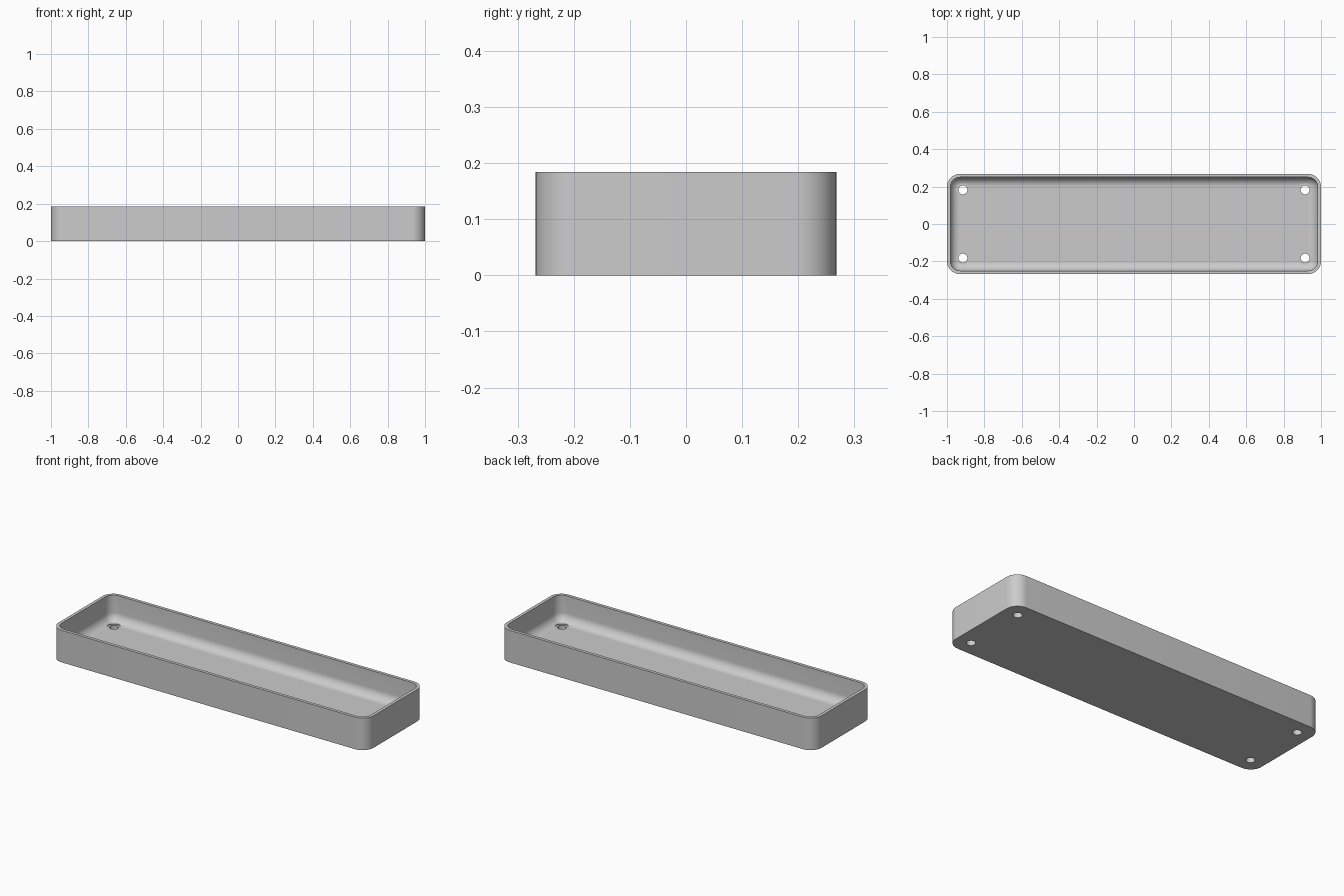
import bpy, bmesh
from math import sin, cos, pi, radians

cube = bpy.data.objects.get("Cube")
if cube:
    bpy.data.objects.remove(cube)

# Tray dimensions
HALF_X, HALF_Y, HEIGHT = 1.0, 0.268, 0.184
CORNER, WALL, FLOOR, FILLET = 0.07, 0.018, 0.035, 0.05
HOLE_X, HOLE_Y = 0.915, 0.182

grey = bpy.data.materials.new("light grey")
grey.use_nodes = True
colour = (0.6, 0.6, 0.6, 1)
grey.diffuse_color = colour
grey.node_tree.nodes["Principled BSDF"].inputs["Base Color"].default_value = colour


def rounded_loop(bm, inset, z, steps=12):
    """Ring of vertices round a rounded rectangle, moved inward by inset."""
    r = CORNER - inset
    ring = []
    for k, (sx, sy) in enumerate([(1, 1), (-1, 1), (-1, -1), (1, -1)]):
        for i in range(steps + 1):
            a = (k + i / steps) * pi / 2
            ring.append(bm.verts.new((sx * (HALF_X - CORNER) + r * cos(a),
                                      sy * (HALF_Y - CORNER) + r * sin(a), z)))
    return ring


# Tray shell: outer wall, rim, inner wall and filleted floor
profile = [(0, 0), (0, HEIGHT), (WALL, HEIGHT)]
for i in range(11):
    a = i / 10 * pi / 2
    profile.append((WALL + FILLET * (1 - cos(a)), FLOOR + FILLET * (1 - sin(a))))

bm = bmesh.new()
rings = [rounded_loop(bm, inset, z) for inset, z in profile]
for lower, upper in zip(rings, rings[1:]):
    for i in range(len(lower)):
        j = (i + 1) % len(lower)
        bm.faces.new((lower[i], lower[j], upper[j], upper[i]))
bm.faces.new(rings[0][::-1])
bm.faces.new(rings[-1])
bmesh.ops.recalc_face_normals(bm, faces=bm.faces)
mesh = bpy.data.meshes.new("tray")
bm.to_mesh(mesh)
bm.free()
mesh.materials.append(grey)
tray = bpy.data.objects.new("tray", mesh)
bpy.context.collection.objects.link(tray)
bpy.context.view_layer.objects.active = tray


def drill(x, y, radius, bottom, top):
    """Cut a vertical round hole through the tray."""
    bpy.ops.mesh.primitive_cylinder_add(vertices=32, radius=radius, depth=top - bottom,
                                        location=(x, y, (top + bottom) / 2))
    cutter = bpy.context.object
    cutter.name = "hole_cutter"
    cutter.hide_render = True
    cutter.data.materials.append(grey)
    bpy.context.view_layer.objects.active = tray
    mod = tray.modifiers.new("hole", "BOOLEAN")
    mod.operation, mod.solver, mod.object = "DIFFERENCE", "EXACT", cutter
    bpy.ops.object.modifier_apply(modifier=mod.name)
    bpy.data.objects.remove(cutter)


# Screw holes with a shallow seat cut into the fillet
for x in (-HOLE_X, HOLE_X):
    for y in (-HOLE_Y, HOLE_Y):
        drill(x, y, 0.036, FLOOR - 0.001, HEIGHT / 2)
        drill(x, y, 0.024, -0.05, HEIGHT / 2)

bpy.ops.object.select_all(action="DESELECT")
tray.select_set(True)
bpy.context.view_layer.objects.active = tray
bpy.ops.object.shade_smooth_by_angle(angle=radians(30))
